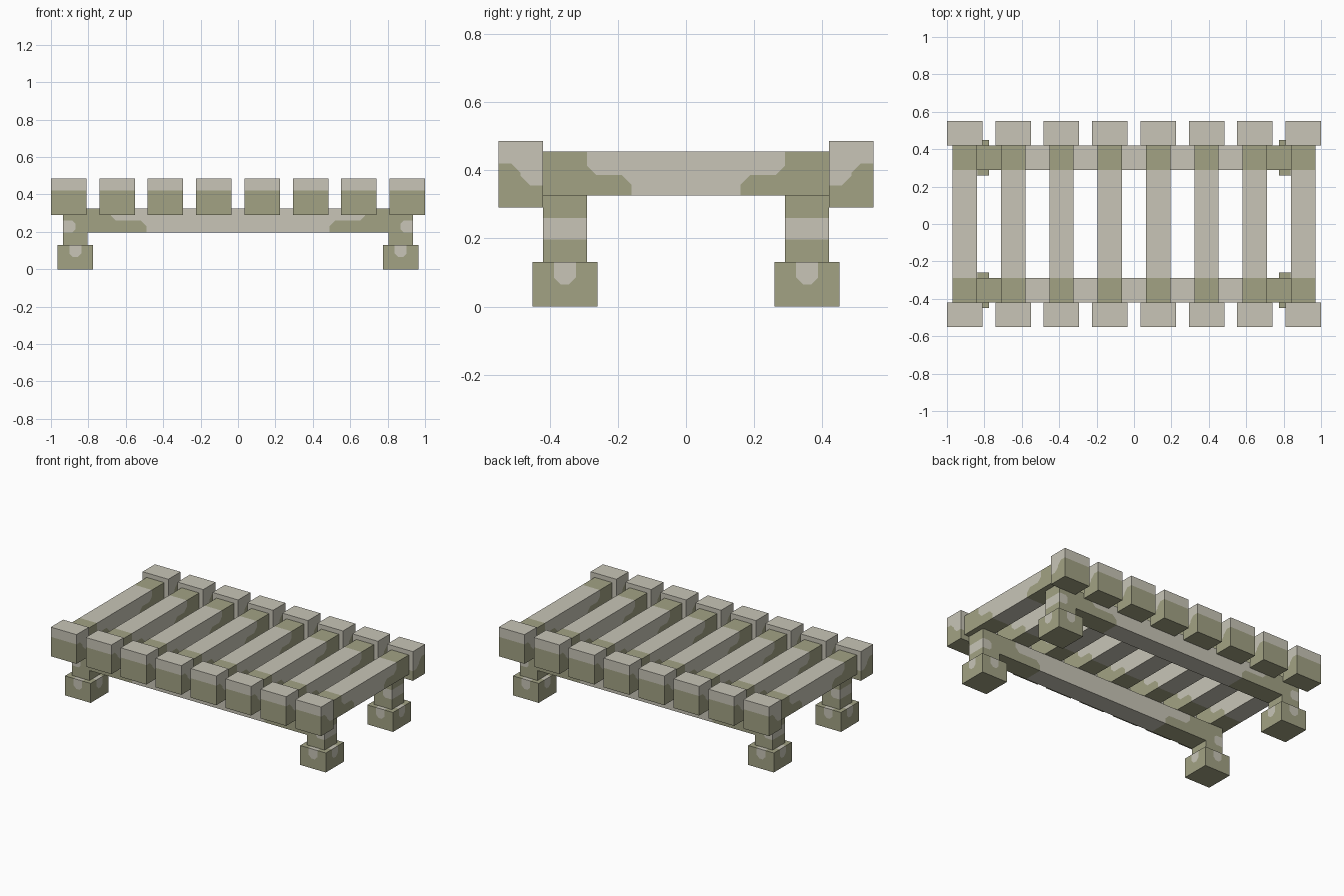
import bpy, bmesh
from mathutils import Vector, Matrix

if "Cube" in bpy.data.objects:
    bpy.data.objects.remove(bpy.data.objects["Cube"])


def material(name, rgb):
    m = bpy.data.materials.new(name)
    m.diffuse_color = (*rgb, 1)
    m.use_nodes = True
    m.node_tree.nodes["Principled BSDF"].inputs["Base Color"].default_value = m.diffuse_color
    return m


MATS = [material("pale_stone", (0.578, 0.558, 0.474)),
        material("olive_moss", (0.361, 0.361, 0.231))]
PALE, OLIVE = 0, 1
BEVEL = 0.028  # clipped corners of the painted patches


def painted_box(name, lo, hi, cuts, rule):
    """Box from lo to hi, split by (point, normal) planes, painted by face position."""
    lo, hi = Vector(lo), Vector(hi)
    bm = bmesh.new()
    bmesh.ops.create_cube(bm, size=1, matrix=Matrix.Translation((lo + hi) / 2)
                          @ Matrix.Diagonal((*(hi - lo), 1)))
    for point, normal in cuts:
        geom = bm.verts[:] + bm.edges[:] + bm.faces[:]
        bmesh.ops.bisect_plane(bm, geom=geom, dist=1e-5, plane_co=point,
                               plane_no=Vector(normal).normalized())
    for f in bm.faces:
        f.material_index = rule(f.calc_center_median())
    # merge pieces that share a colour
    bmesh.ops.dissolve_limit(bm, angle_limit=0.01, verts=bm.verts[:],
                             edges=bm.edges[:], delimit={'MATERIAL'})
    mesh = bpy.data.meshes.new(name)
    bm.to_mesh(mesh)
    bm.free()
    for m in MATS:
        mesh.materials.append(m)
    obj = bpy.data.objects.new(name, mesh)
    bpy.context.collection.objects.link(obj)
    return obj


def cut(axis, u, v, nu, nv, centre=0):
    """Pair of mirrored planes; u runs along the axis (0=x, 1=y), v is height."""
    planes = []
    for s in (-1, 1):
        p, n = [0, 0, v], [0, 0, nv]
        p[axis], n[axis] = centre + s * u, s * nu
        planes.append((p, n))
    return planes


def step_cuts(axis, us, vs, slopes):
    """Straight and diagonal cuts along a stepped patch outline."""
    out = []
    for u in us:
        out += cut(axis, u, 0, 1, 0)
    for v in vs:
        out.append(((0, 0, v), (0, 0, 1)))
    for u, v in slopes:
        out += cut(axis, u, v, 1, -1)
    return out


def stepped(u, v, u1, u2, v0):
    """Olive end that reaches further inward below height v0."""
    if u > u1:
        return True
    if v < v0:
        return u > u2 and (u - u2) + (v0 - v) > BEVEL
    return (u1 - u) + (v - v0) < BEVEL


# cross slats with a block on each end
slat_cuts = step_cuts(1, (0.29, 0.16), (0.385,), ((0.16 + BEVEL, 0.385), (0.29 - BEVEL, 0.385)))
cap_cuts = step_cuts(1, (0.485,), (0.42, 0.355), ((0.485 + BEVEL, 0.42), (0.485 - BEVEL, 0.355)))


def slat_rule(c):
    return OLIVE if stepped(abs(c.y), c.z, 0.29, 0.16, 0.385) else PALE


def cap_rule(c):
    return OLIVE if stepped(-c.z, -abs(c.y), -0.355, -0.42, -0.485) else PALE


for i in range(8):
    x = -0.905 + i * 1.81 / 7
    painted_box(f"slat_{i + 1}", (x - 0.065, -0.42, 0.325), (x + 0.065, 0.42, 0.455),
                slat_cuts, slat_rule)
    for side, y0, y1 in (("front", -0.55, -0.42), ("back", 0.42, 0.55)):
        painted_box(f"{side}_slat_block_{i + 1}", (x - 0.095, y0, 0.29),
                    (x + 0.095, y1, 0.485), cap_cuts, cap_rule)

# long rails under the slats, with a pale patch at each end
rail_cuts = step_cuts(0, (0.68, 0.49, 0.87), (0.26,),
                      ((0.49 + BEVEL, 0.26), (0.68 - BEVEL, 0.26), (0.885, 0.26)))
rail_cuts += cut(0, 0.885, 0.197, 1, 1)


def rail_rule(c):
    u, v = abs(c.x), c.z
    if u > 0.87 and v < 0.26 and (u - 0.87) + min(0.26 - v, v - 0.197) > 0.015:
        return PALE
    return OLIVE if stepped(u, v, 0.68, 0.49, 0.26) else PALE


for side, y in (("front", -0.355), ("back", 0.355)):
    painted_box(f"{side}_rail", (-0.935, y - 0.065, 0.197), (0.935, y + 0.065, 0.325),
                rail_cuts, rail_rule)

    # legs and feet with pale notches at the top of each side
    for hand, x in (("left", -0.87), ("right", 0.87)):
        painted_box(f"{side}_{hand}_leg", (x - 0.065, y - 0.065, 0.13),
                    (x + 0.065, y + 0.065, 0.197), [], lambda c: OLIVE)

        foot_cuts = [((0, 0, 0.065), (0, 0, 1))]
        for axis, centre in ((0, x), (1, y)):
            foot_cuts += cut(axis, 0.032, 0, 1, 0, centre)
            foot_cuts += cut(axis, 0.012, 0.065, 1, -1, centre)

        def foot_rule(c, x=x, y=y):
            m = min(abs(c.x - x), abs(c.y - y))
            notch = m < 0.032 and c.z > 0.065 and (0.032 - m) + (c.z - 0.065) > 0.02
            return PALE if notch else OLIVE

        painted_box(f"{side}_{hand}_foot", (x - 0.095, y - 0.095, 0),
                    (x + 0.095, y + 0.095, 0.13), foot_cuts, foot_rule)
